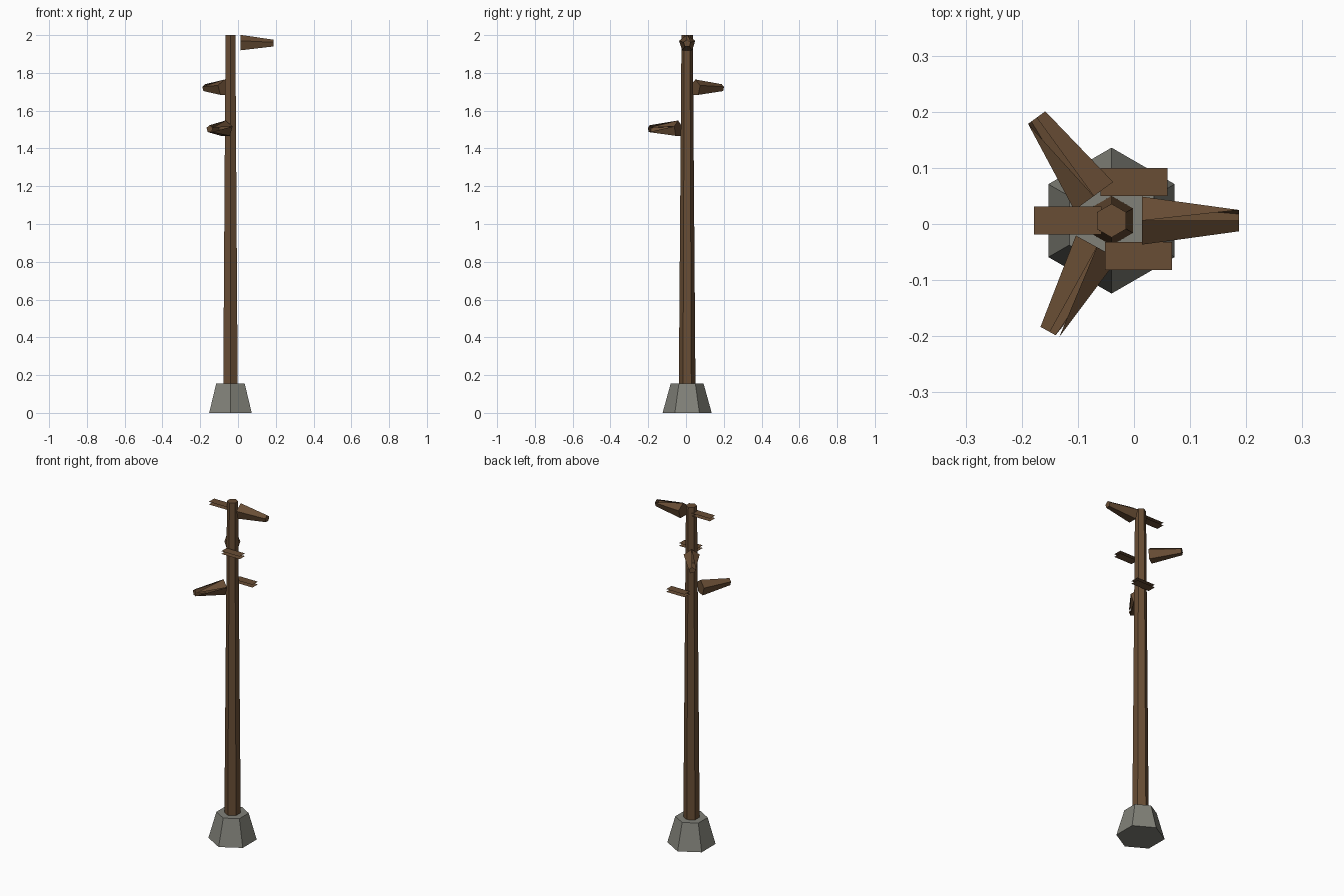
import bpy, bmesh, math
from mathutils import Vector

if "Cube" in bpy.data.objects:
    bpy.data.objects.remove(bpy.data.objects["Cube"])

CX, CY = -0.04, 0.006  # pole axis


def material(name, rgb):
    m = bpy.data.materials.new(name)
    m.diffuse_color = (*rgb, 1)
    m.use_nodes = True
    m.node_tree.nodes["Principled BSDF"].inputs["Base Color"].default_value = m.diffuse_color
    return m


WOOD = material("wood", (0.14, 0.075, 0.035))
STONE = material("stone", (0.22, 0.22, 0.19))


def finish(name, bm, mat):
    me = bpy.data.meshes.new(name)
    bm.to_mesh(me)
    bm.free()
    me.materials.append(mat)
    ob = bpy.data.objects.new(name, me)
    bpy.context.collection.objects.link(ob)
    return ob


def ring(bm, center, u, v, r, n):
    # n-gon in the u, v plane with its first corner along v
    return [bm.verts.new(center + r * (math.sin(a) * u + math.cos(a) * v))
            for a in (2 * math.pi * i / n for i in range(n))]


def tapered(name, p0, p1, r0, r1, n, u, v, mat, missing=()):
    # tapered prism; "missing" lists the sides with a torn-out wedge at the tip
    bm = bmesh.new()
    a, b = ring(bm, p0, u, v, r0, n), ring(bm, p1, u, v, r1, n)
    for i in range(n):
        j = (i + 1) % n
        if i in missing:
            bm.faces.new((a[i], a[j], b[j]))
        else:
            bm.faces.new((a[i], a[j], b[j], b[i]))
    bm.faces.new(a[::-1])
    bm.faces.new(b)
    bmesh.ops.recalc_face_normals(bm, faces=bm.faces)
    return finish(name, bm, mat)


X, Y, Z = Vector((1, 0, 0)), Vector((0, 1, 0)), Vector((0, 0, 1))

# stone footing and wooden pole
tapered("stone_base", Vector((CX, CY, 0)), Vector((CX, CY, 0.155)),
        0.13, 0.087, 6, X, Y, STONE)
tapered("pole", Vector((CX, CY, 0.02)), Vector((CX, CY, 2.0)),
        0.045, 0.03, 6, X, Y, WOOD)

# three tapered pegs around the pole, split along one side
for k, (deg, z, missing) in enumerate(
        [(0, 1.956, (0,)), (126, 1.72, (0,)), (241, 1.503, (0, 1))]):
    t = math.radians(deg)
    d = Vector((math.cos(t), math.sin(t), 0))
    left = Vector((-d.y, d.x, 0))
    c = Vector((CX, CY, z))
    tapered(f"peg_{k + 1}", c + d * 0.054, c + d * 0.227,
            0.045, 0.02, 5, left, Z, WOOD, missing)

# paired thin slats opposite each peg
for k, (x, y, z) in enumerate(
        [(-0.118, 0.006, 1.96), (0.008, -0.057, 1.725), (0.0, 0.075, 1.505)]):
    bm = bmesh.new()
    for dz in (-0.008, 0.008):
        bm.faces.new([bm.verts.new((x + sx * 0.06, y + sy * 0.025, z + dz))
                      for sx, sy in ((-1, -1), (1, -1), (1, 1), (-1, 1))])
    finish(f"slat_{k + 1}", bm, WOOD)
